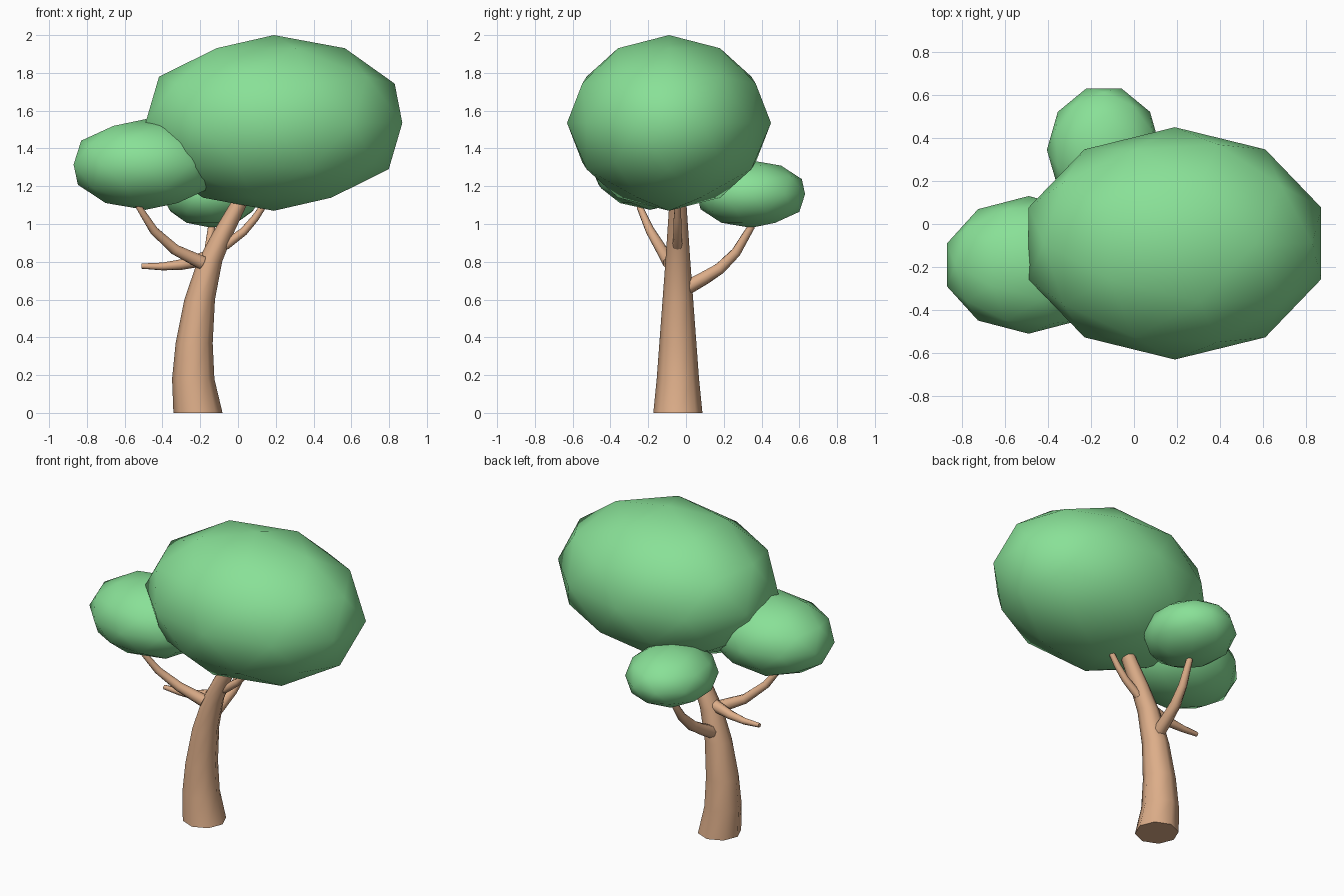
import bpy, bmesh, math
from mathutils import Vector, Matrix

cube = bpy.data.objects.get("Cube")
if cube:
    bpy.data.objects.remove(cube, do_unlink=True)


def material(name, color):
    mat = bpy.data.materials.new(name)
    mat.use_nodes = True
    mat.diffuse_color = color
    mat.node_tree.nodes["Principled BSDF"].inputs["Base Color"].default_value = color
    return mat


leaf_green = material("leaf green", (0.25, 0.75, 0.31, 1))
bark_brown = material("bark brown", (0.72, 0.42, 0.25, 1))


def finish(name, bm, mat):
    bmesh.ops.recalc_face_normals(bm, faces=bm.faces)
    mesh = bpy.data.meshes.new(name)
    bm.to_mesh(mesh)
    bm.free()
    mesh.materials.append(mat)
    obj = bpy.data.objects.new(name, mesh)
    bpy.context.collection.objects.link(obj)
    bpy.ops.object.select_all(action='DESELECT')
    obj.select_set(True)
    bpy.context.view_layer.objects.active = obj
    bpy.ops.object.shade_smooth_by_angle(angle=math.radians(60))


def foliage(name, center, radii, turn=0):
    """Stretched low-poly ball of leaves."""
    bm = bmesh.new()
    bmesh.ops.create_icosphere(bm, subdivisions=2, radius=1)
    shape = (Matrix.Translation(center) @ Matrix.Diagonal((*radii, 1))
             @ Matrix.Rotation(math.radians(turn), 4, 'Z'))
    bm.transform(shape)
    finish(name, bm, leaf_green)


def limb(name, path, level_rings=False, sides=8):
    """Tapered tube through (x, y, z, radius) points."""
    bm = bmesh.new()
    points = [Vector(p[:3]) for p in path]
    rings = []
    for i, p in enumerate(points):
        along = points[min(i + 1, len(points) - 1)] - points[max(i - 1, 0)]
        if level_rings:
            u, v = Vector((1, 0, 0)), Vector((0, 1, 0))
        else:
            u = along.cross(Vector((0.3, 1, 0.2))).normalized()
            v = along.cross(u).normalized()
        ring = []
        for k in range(sides):
            a = math.tau * k / sides
            ring.append(bm.verts.new(p + path[i][3] * (u * math.cos(a) + v * math.sin(a))))
        rings.append(ring)
    for low, high in zip(rings, rings[1:]):
        for k in range(sides):
            n = (k + 1) % sides
            bm.faces.new((low[k], low[n], high[n], high[k]))
    bm.faces.new(rings[0])
    bm.faces.new(rings[-1])
    finish(name, bm, bark_brown)


# Leaf masses
foliage("main_foliage", (0.19, -0.09, 1.535), (0.715, 0.54, 0.465))
foliage("side_foliage", (-0.49, -0.19, 1.315), (0.40, 0.32, 0.24))
foliage("back_foliage", (-0.14, 0.345, 1.158), (0.265, 0.30, 0.178), 90)

# Leaning trunk
limb("trunk", [(-0.212, -0.043, 0, 0.13), (-0.237, -0.043, 0.18, 0.112),
               (-0.232, -0.043, 0.37, 0.098), (-0.203, -0.043, 0.6, 0.081),
               (-0.15, -0.043, 0.8, 0.066), (-0.08, -0.043, 0.95, 0.056),
               (0, -0.043, 1.1, 0.046), (0.07, -0.043, 1.25, 0.035)], True)

# Branches
limb("side_branch", [(-0.19, -0.085, 0.795, 0.038), (-0.335, -0.13, 0.865, 0.03),
                     (-0.445, -0.19, 0.965, 0.024), (-0.525, -0.245, 1.09, 0.017),
                     (-0.54, -0.25, 1.15, 0.015)])
limb("bare_branch", [(-0.18, -0.04, 0.815, 0.038), (-0.3, -0.035, 0.785, 0.028),
                     (-0.4, -0.03, 0.775, 0.021), (-0.51, -0.03, 0.777, 0.014)])
limb("short_branch", [(-0.07, -0.045, 0.885, 0.026), (0.03, -0.045, 0.96, 0.022),
                      (0.09, -0.045, 1.03, 0.02), (0.17, -0.045, 1.15, 0.015)])
limb("back_branch", [(-0.19, 0, 0.66, 0.04), (-0.18, 0.1, 0.715, 0.036),
                     (-0.17, 0.18, 0.765, 0.033), (-0.155, 0.265, 0.85, 0.027),
                     (-0.14, 0.345, 0.985, 0.02), (-0.13, 0.36, 1.06, 0.016)])
